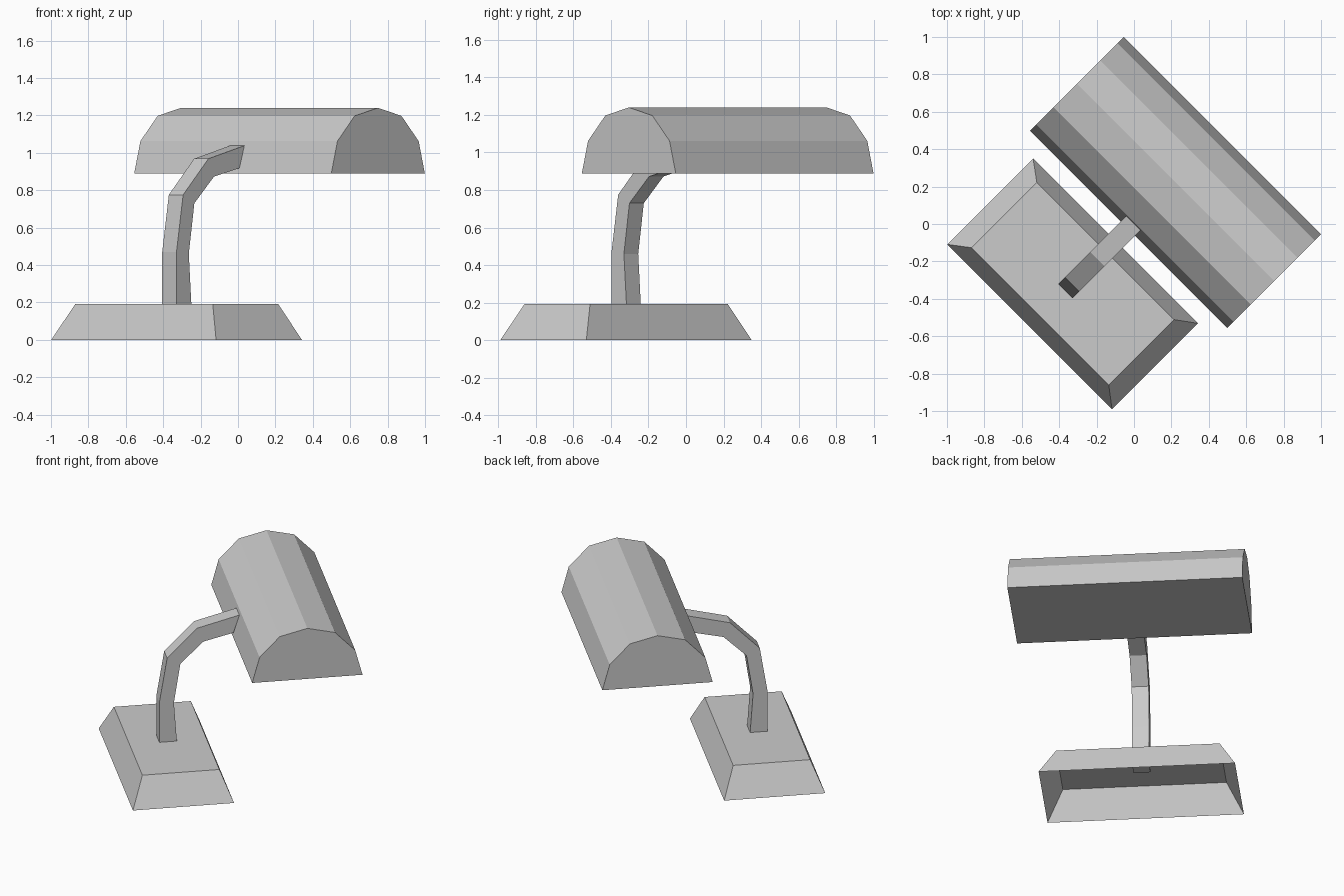
import bpy, bmesh, math
from mathutils import Matrix

cube = bpy.data.objects.get("Cube")
if cube:
    bpy.data.objects.remove(cube, do_unlink=True)

grey = bpy.data.materials.new("plain grey")
grey.use_nodes = True
colour = (0.6, 0.6, 0.6, 1)
grey.diffuse_color = colour
grey.node_tree.nodes["Principled BSDF"].inputs["Base Color"].default_value = colour

# The lamp is laid out along its own axes, then turned 45 degrees
TURN = Matrix.Rotation(math.radians(45), 4, 'Z')


def loft(name, rings, cap_start=True, cap_end=True):
    """Join matching rings of points into one flat-shaded part."""
    bm = bmesh.new()
    loops = [[bm.verts.new(p) for p in ring] for ring in rings]
    n = len(loops[0])
    for a, b in zip(loops, loops[1:]):
        for i in range(n):
            j = (i + 1) % n
            bm.faces.new((a[i], a[j], b[j], b[i]))
    if cap_start:
        bm.faces.new(loops[0][::-1])
    if cap_end:
        bm.faces.new(loops[-1])
    bmesh.ops.recalc_face_normals(bm, faces=bm.faces[:])
    mesh = bpy.data.meshes.new(name)
    bm.to_mesh(mesh)
    bm.free()
    mesh.materials.append(grey)
    obj = bpy.data.objects.new(name, mesh)
    obj.matrix_world = TURN
    bpy.context.collection.objects.link(obj)
    return obj


def rectangle(x0, x1, y0, y1, z):
    return [(x0, y0, z), (x1, y0, z), (x1, y1, z), (x0, y1, z)]


# Tapered base, hollow and open underneath
loft("base", [rectangle(-0.783, -0.134, -0.617, 0.629, 0),
              rectangle(-0.704, -0.21, -0.513, 0.525, 0.192)], cap_start=False)

# Bent square arm: outer and inner edge at each joint
joints = [((-0.513, 0.18), (-0.40, 0.18)),
          ((-0.513, 0.47), (-0.42, 0.46)),
          ((-0.463, 0.775), (-0.378, 0.73)),
          ((-0.272, 0.968), (-0.23, 0.872)),
          ((0.0, 1.038), (-0.037, 0.918))]
arm_rings = []
for (ox, oz), (ix, iz) in joints:
    arm_rings.append([(ox, -0.048, oz), (ix, -0.048, iz),
                      (ix, 0.06, iz), (ox, 0.06, oz)])
loft("arm", arm_rings)

# Faceted half-round shade with a flat underside
half = [(0.354, 0.888), (0.307, 1.062), (0.177, 1.197)]
profile = half + [(0, 1.24)] + [(-w, z) for w, z in reversed(half)]
loft("shade", [[(0.314 + w, y, z) for w, z in profile] for y in (-0.745, 0.745)])
